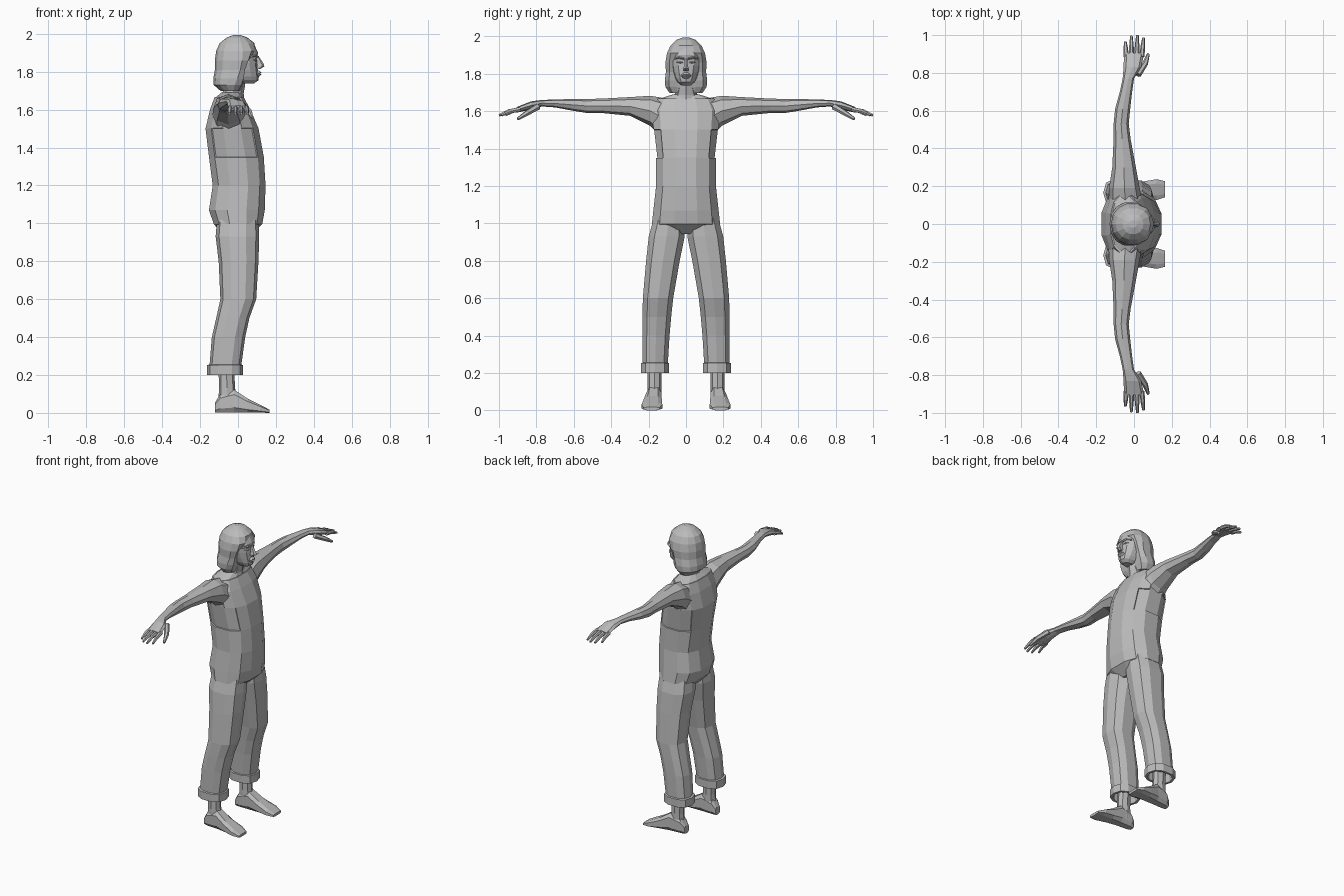
import bpy, bmesh, math
from mathutils import Vector

grey = bpy.data.materials.new("plain grey")
grey.diffuse_color = (0.5, 0.5, 0.5, 1)


def finish(name, bm, mirror=False):
    bmesh.ops.recalc_face_normals(bm, faces=bm.faces)
    me = bpy.data.meshes.new(name)
    bm.to_mesh(me)
    bm.free()
    me.materials.append(grey)
    ob = bpy.data.objects.new(name, me)
    bpy.context.collection.objects.link(ob)
    if mirror:
        m = ob.modifiers.new("mirror", 'MIRROR')
        m.use_axis = (False, True, False)
    return ob


def loft(axis, stations, n=10, p=2.5, shift=0.0):
    """Rounded-box rings (t, a0, a1, b0, b1[, a limit]) joined along an axis."""
    bm = bmesh.new()
    rings = []
    for t, a0, a1, b0, b1, *lim in stations:
        ring = []
        for i in range(n):
            ang = 2 * math.pi * (i + shift) / n
            c, s = math.cos(ang), math.sin(ang)
            a = (a0 + a1) / 2 + (a1 - a0) / 2 * math.copysign(abs(c) ** (2 / p), c)
            b = (b0 + b1) / 2 + (b1 - b0) / 2 * math.copysign(abs(s) ** (2 / p), s)
            if lim:
                a = min(a, lim[0])
            co = {'x': (t, a, b), 'y': (a, t, b), 'z': (a, b, t)}[axis]
            ring.append(bm.verts.new(co))
        rings.append(ring)
    for r, q in zip(rings, rings[1:]):
        for i in range(n):
            j = (i + 1) % n
            bm.faces.new((r[i], r[j], q[j], q[i]))
    bm.faces.new(rings[0])
    bm.faces.new(rings[-1])
    bmesh.ops.recalc_face_normals(bm, faces=bm.faces)
    return bm


def tube(bm, points, radii, n=6):
    """Tapering tube for fingers, appended to a mesh."""
    rings = []
    d = (Vector(points[-1]) - Vector(points[0])).normalized()
    u = d.cross(Vector((0, 0, 1))).normalized()
    w = u.cross(d)
    for pt, r in zip(points, radii):
        rings.append([bm.verts.new(Vector(pt) + r * (math.cos(k * math.tau / n) * u
                      + math.sin(k * math.tau / n) * w)) for k in range(n)])
    for r, q in zip(rings, rings[1:]):
        for i in range(n):
            bm.faces.new((r[i], r[(i + 1) % n], q[(i + 1) % n], q[i]))
    bm.faces.new(rings[0])
    bm.faces.new(rings[-1])


def sym(rows):
    """Rows (t, x0, x1, half width[, limit]) to symmetric stations."""
    return [(r[0], r[1], r[2], -r[3], r[3], *r[4:]) for r in rows]


# Torso, with the dungarees raised above the shirt
bm = loft('z', sym([
    (0.95, -0.08, 0.07, 0.10), (1.0, -0.125, 0.125, 0.18),
    (1.07, -0.15, 0.138, 0.172), (1.2, -0.13, 0.142, 0.157),
    (1.35, -0.15, 0.133, 0.157), (1.5, -0.168, 0.105, 0.175),
    (1.6, -0.143, 0.06, 0.18), (1.665, -0.118, 0.025, 0.15),
    (1.69, -0.09, 0.015, 0.07)]), n=12, shift=0.5)
bib = [f for f in bm.faces if f.calc_center_median().z < 1.67 and
       (f.calc_center_median().z < 1.35 or abs(f.normal.x) > 0.6)]
bmesh.ops.inset_region(bm, faces=bib, thickness=0.002, depth=0.007, use_even_offset=True)
finish("torso_and_bib", bm)

# Trouser legs with hollow turned-up cuffs
finish("trouser_leg", loft('z', [
    (1.03, -0.11, 0.11, 0.005, 0.175), (0.93, -0.118, 0.112, 0.003, 0.203),
    (0.8, -0.102, 0.108, 0.03, 0.217), (0.6, -0.093, 0.096, 0.065, 0.234),
    (0.5, -0.115, 0.06, 0.076, 0.236), (0.4, -0.138, 0.038, 0.085, 0.236),
    (0.255, -0.15, 0.018, 0.094, 0.235), (0.252, -0.163, 0.026, 0.087, 0.245),
    (0.2, -0.163, 0.026, 0.087, 0.245), (0.2, -0.148, 0.01, 0.102, 0.23),
    (0.3, -0.135, 0.01, 0.105, 0.22)]), mirror=True)

# Bare ankles and feet
finish("ankle", loft('z', [
    (0.04, -0.105, -0.005, 0.132, 0.205), (0.13, -0.1, -0.015, 0.132, 0.205),
    (0.31, -0.105, -0.025, 0.13, 0.205)], n=8, p=2.2), mirror=True)
finish("foot", loft('x', [
    (-0.122, 0.142, 0.19, 0.0, 0.055), (-0.095, 0.132, 0.205, 0.0, 0.1),
    (-0.02, 0.13, 0.213, 0.0, 0.125), (0.05, 0.127, 0.228, 0.0, 0.078),
    (0.12, 0.124, 0.24, 0.0, 0.042), (0.165, 0.14, 0.228, 0.0, 0.018)],
    n=8, p=3.2, shift=0.5), mirror=True)

# Arms and palms
bm = loft('y', [
    (0.11, -0.135, 0.045, 1.44, 1.668), (0.19, -0.132, 0.03, 1.52, 1.682),
    (0.3, -0.115, 0.01, 1.575, 1.675), (0.45, -0.108, -0.018, 1.59, 1.667),
    (0.53, -0.108, -0.028, 1.59, 1.665), (0.61, -0.1, -0.02, 1.603, 1.665),
    (0.7, -0.075, -0.01, 1.62, 1.662), (0.77, -0.06, 0.0, 1.625, 1.66),
    (0.83, -0.055, 0.038, 1.608, 1.652), (0.905, -0.053, 0.054, 1.592, 1.622)],
    n=8, p=2.2)
# Fingers and thumb
for x0, x1, tip in ((-0.041, -0.046, 0.965), (-0.013, -0.014, 0.995),
                    (0.015, 0.018, 1.0), (0.042, 0.05, 0.985)):
    mid = (tip + 0.89) / 2
    tube(bm, [(x0, 0.885, 1.61), ((x0 + x1) / 2, mid, 1.6), (x1, tip, 1.578)],
         (0.014, 0.012, 0.007))
tube(bm, [(0.02, 0.79, 1.625), (0.06, 0.85, 1.59), (0.076, 0.9, 1.558)],
     (0.018, 0.015, 0.008))
finish("arm_and_hand", bm, mirror=True)

# Neck
finish("neck", loft('z', sym([
    (1.6, -0.11, 0.04, 0.08), (1.685, -0.085, 0.03, 0.062),
    (1.72, -0.065, 0.036, 0.05), (1.79, -0.06, 0.045, 0.048)]), n=8, p=2))

# Face and skull
finish("head", loft('z', sym([
    (1.738, 0.0, 0.085, 0.025), (1.755, -0.04, 0.108, 0.045),
    (1.775, -0.06, 0.11, 0.058), (1.81, -0.075, 0.106, 0.07),
    (1.845, -0.08, 0.103, 0.078), (1.87, -0.08, 0.1, 0.08),
    (1.9, -0.08, 0.106, 0.08), (1.945, -0.07, 0.085, 0.068),
    (1.975, -0.05, 0.04, 0.04)]), n=12, p=2.2))
finish("nose", loft('z', sym([
    (1.815, 0.09, 0.118, 0.015), (1.828, 0.09, 0.139, 0.017),
    (1.84, 0.09, 0.137, 0.012), (1.88, 0.09, 0.11, 0.008)]), n=6, p=2))
finish("lips", loft('z', sym([
    (1.775, 0.085, 0.113, 0.016), (1.784, 0.085, 0.123, 0.024),
    (1.79, 0.085, 0.117, 0.029), (1.797, 0.085, 0.123, 0.022),
    (1.806, 0.085, 0.112, 0.012)]), n=8, p=2))
finish("brow", loft('y', [
    (0.01, 0.085, 0.112, 1.874, 1.886), (0.038, 0.075, 0.1, 1.88, 1.893),
    (0.062, 0.055, 0.078, 1.876, 1.886)], n=6, p=2), mirror=True)
finish("eye", loft('y', [
    (0.016, 0.085, 0.1, 1.858, 1.862), (0.032, 0.08, 0.099, 1.854, 1.867),
    (0.05, 0.065, 0.088, 1.859, 1.864)], n=6, p=2), mirror=True)

# Long hair: rings cut flat at the hairline so the face stands in front
finish("hair", loft('z', sym([
    (1.697, -0.09, 0.02, 0.09, 0.01), (1.73, -0.128, 0.05, 0.113, 0.022),
    (1.765, -0.13, 0.075, 0.116, 0.03), (1.81, -0.122, 0.095, 0.11, 0.037),
    (1.86, -0.122, 0.11, 0.113, 0.055), (1.91, -0.115, 0.112, 0.104, 0.088),
    (1.95, -0.097, 0.088, 0.085), (1.98, -0.06, 0.05, 0.055),
    (1.993, -0.025, 0.015, 0.02)]), n=14, p=2.1))
